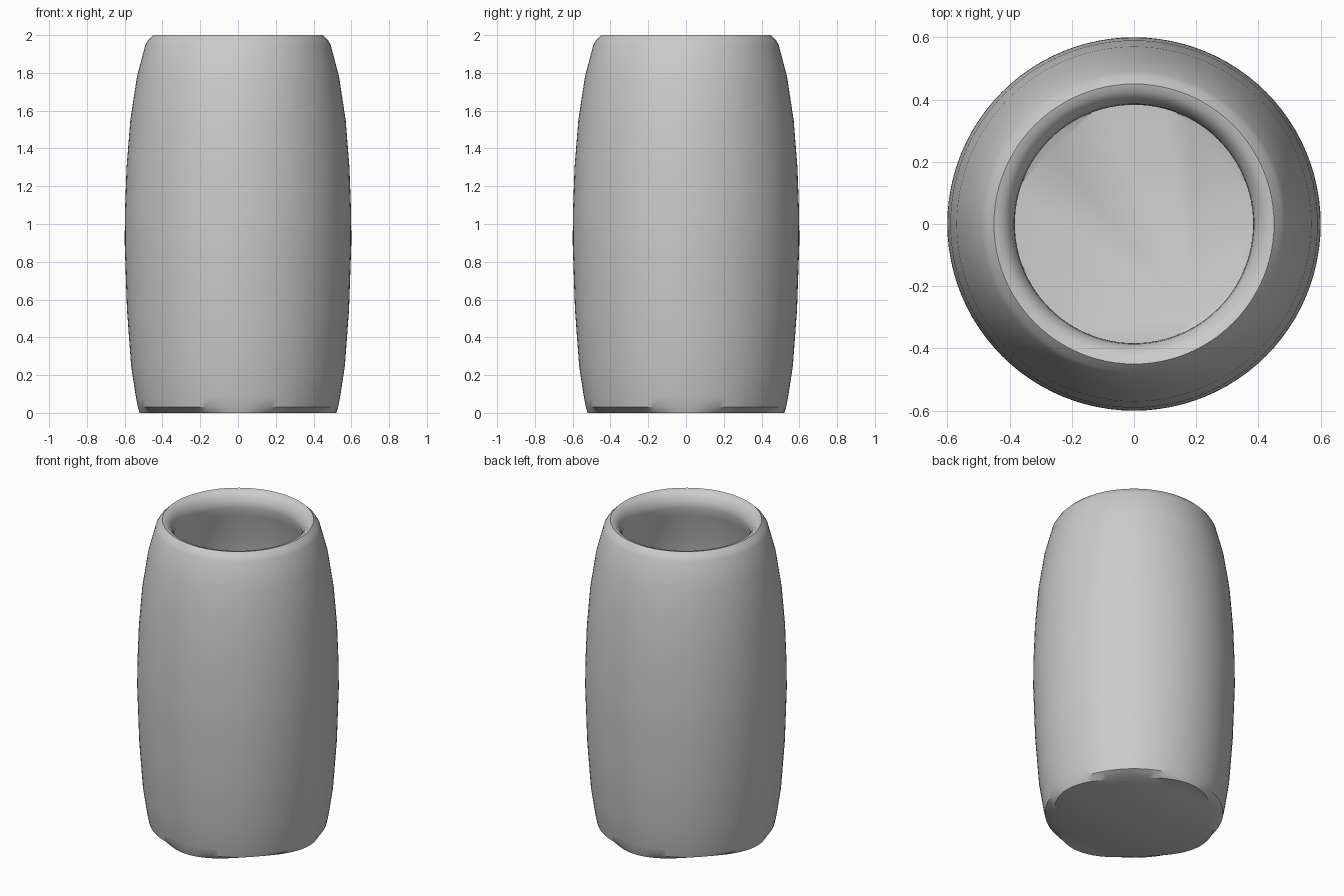
import bpy, bmesh, math

cube = bpy.data.objects.get("Cube")
if cube:
    bpy.data.objects.remove(cube, do_unlink=True)

SEGMENTS = 96

# Profile from the underside, up the outside, over the lip and down the inside:
# (radius, height, extra radius towards the four axes)
PROFILE = [
    (0.465, 0.0, 0.055), (0.53, 0.03, 0), (0.54, 0.08, 0), (0.566, 0.25, 0),
    (0.588, 0.55, 0), (0.6, 0.9, 0), (0.599, 1.05, 0), (0.59, 1.3, 0),
    (0.57, 1.55, 0), (0.535, 1.78, 0), (0.49, 1.95, 0), (0.475, 1.975, 0),
    (0.45, 2.0, 0),
    (0.425, 1.993, 0), (0.402, 1.97, 0), (0.386, 1.935, 0), (0.383, 1.9, 0),
    (0.4, 1.84, 0), (0.44, 1.7, 0), (0.475, 1.5, 0), (0.494, 1.25, 0),
    (0.5, 1.0, 0), (0.49, 0.6, 0), (0.465, 0.25, 0), (0.435, 0.14, 0),
    (0.355, 0.1, 0.05),
]

clay = bpy.data.materials.new("plain grey")
clay.use_nodes = True
grey = (0.6, 0.6, 0.6, 1)
clay.diffuse_color = grey
clay.node_tree.nodes["Principled BSDF"].inputs["Base Color"].default_value = grey


def ring(bm, radius, z, extra):
    verts = []
    for i in range(SEGMENTS):
        a = math.tau * i / SEGMENTS
        r = radius + extra * math.cos(2 * a) ** 2
        verts.append(bm.verts.new((r * math.cos(a), r * math.sin(a), z)))
    return verts


# Hollow barrel-shaped vase, closed by a base outside and a floor inside
bm = bmesh.new()
rings = [ring(bm, *p) for p in PROFILE]
for low, high in zip(rings, rings[1:]):
    for i in range(SEGMENTS):
        j = (i + 1) % SEGMENTS
        bm.faces.new((low[i], low[j], high[j], high[i]))
bm.faces.new(rings[0][::-1])
bm.faces.new(rings[-1])
bmesh.ops.recalc_face_normals(bm, faces=bm.faces)

mesh = bpy.data.meshes.new("vase_body")
bm.to_mesh(mesh)
bm.free()
mesh.materials.append(clay)
vase = bpy.data.objects.new("vase_body", mesh)
bpy.context.collection.objects.link(vase)

bpy.ops.object.select_all(action="DESELECT")
vase.select_set(True)
bpy.context.view_layer.objects.active = vase
bpy.ops.object.shade_smooth_by_angle(angle=math.radians(32))
